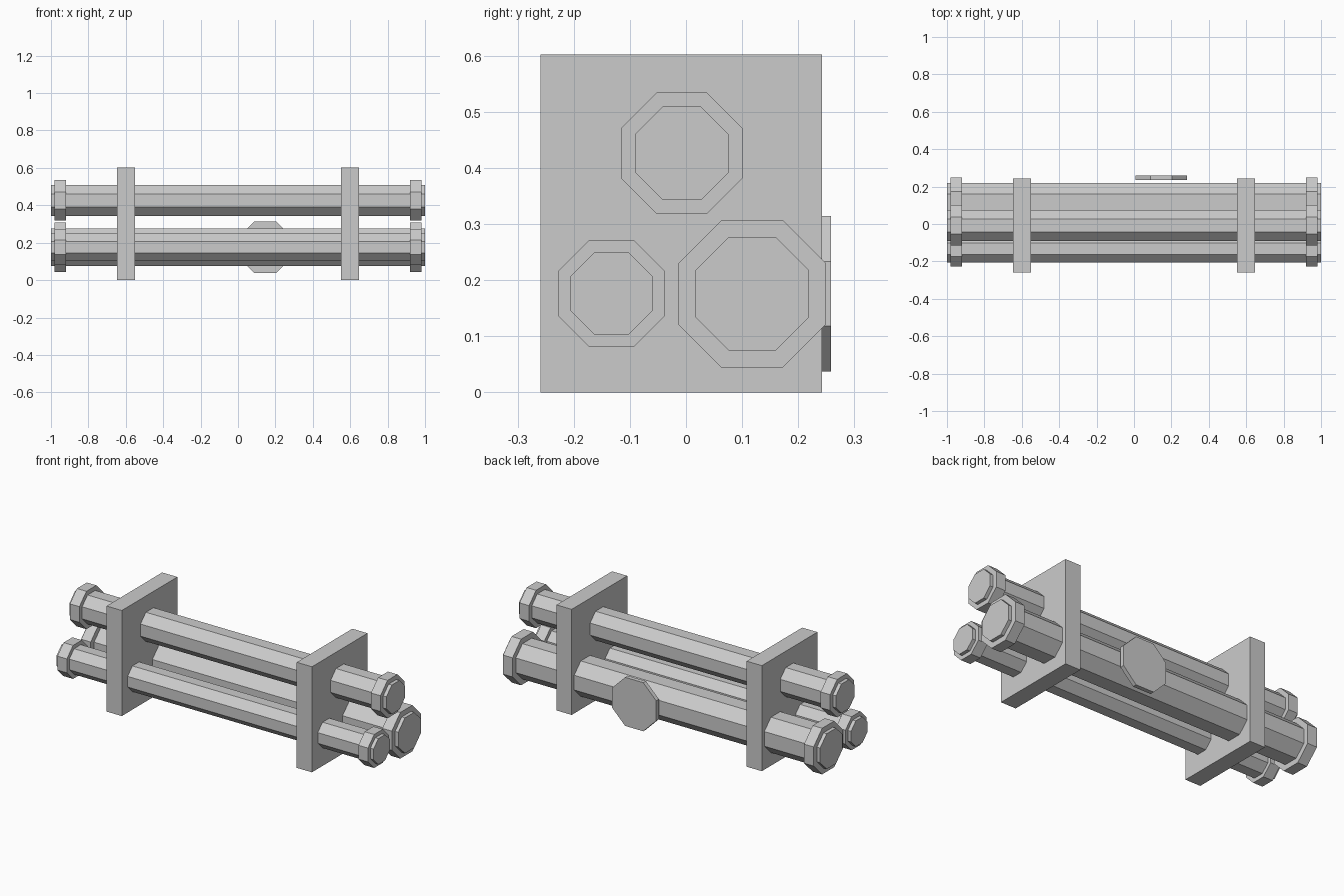
import bpy, bmesh
from math import radians
from mathutils import Matrix

if "Cube" in bpy.data.objects:
    bpy.data.objects.remove(bpy.data.objects["Cube"])


def finish(bm, name):
    mesh = bpy.data.meshes.new(name)
    bm.to_mesh(mesh)
    bm.free()
    obj = bpy.data.objects.new(name, mesh)
    bpy.context.collection.objects.link(obj)
    return obj


def octagon(name, radius, depth, centre, axis):
    """Eight-sided cylinder with flat top, lying along the x or y axis."""
    turn = Matrix.Rotation(radians(90), 4, 'Y' if axis == 'X' else 'X')
    bm = bmesh.new()
    bmesh.ops.create_cone(
        bm, cap_ends=True, segments=8, radius1=radius, radius2=radius, depth=depth,
        matrix=Matrix.Translation(centre) @ turn @ Matrix.Rotation(radians(22.5), 4, 'Z'))
    return finish(bm, name)


def box(name, centre, size):
    bm = bmesh.new()
    bmesh.ops.create_cube(
        bm, size=1, matrix=Matrix.Translation(centre) @ Matrix.Diagonal((*size, 1)))
    return finish(bm, name)


# Pipes with a flange collar near each end: (name, y, z, radius)
pipes = [
    ("top_pipe", -0.0075, 0.426, 0.09),
    ("front_pipe", -0.133, 0.176, 0.0795),
    ("back_pipe", 0.118, 0.1755, 0.1095),
]
sides = [("left", -1), ("right", 1)]
for name, y, z, r in pipes:
    octagon(name, r, 2.0, (0, y, z), 'X')
    for side, s in sides:
        octagon(f"{name}_flange_{side}", r * 1.3, 0.06, (s * 0.95, y, z), 'X')

# Support plates
for side, s in sides:
    box(f"support_plate_{side}", (s * 0.6, -0.0085, 0.301), (0.096, 0.501, 0.602))

# Valve wheel behind the large pipe
octagon("valve_wheel", 0.15, 0.024, (0.146, 0.2465, 0.1755), 'Y')
